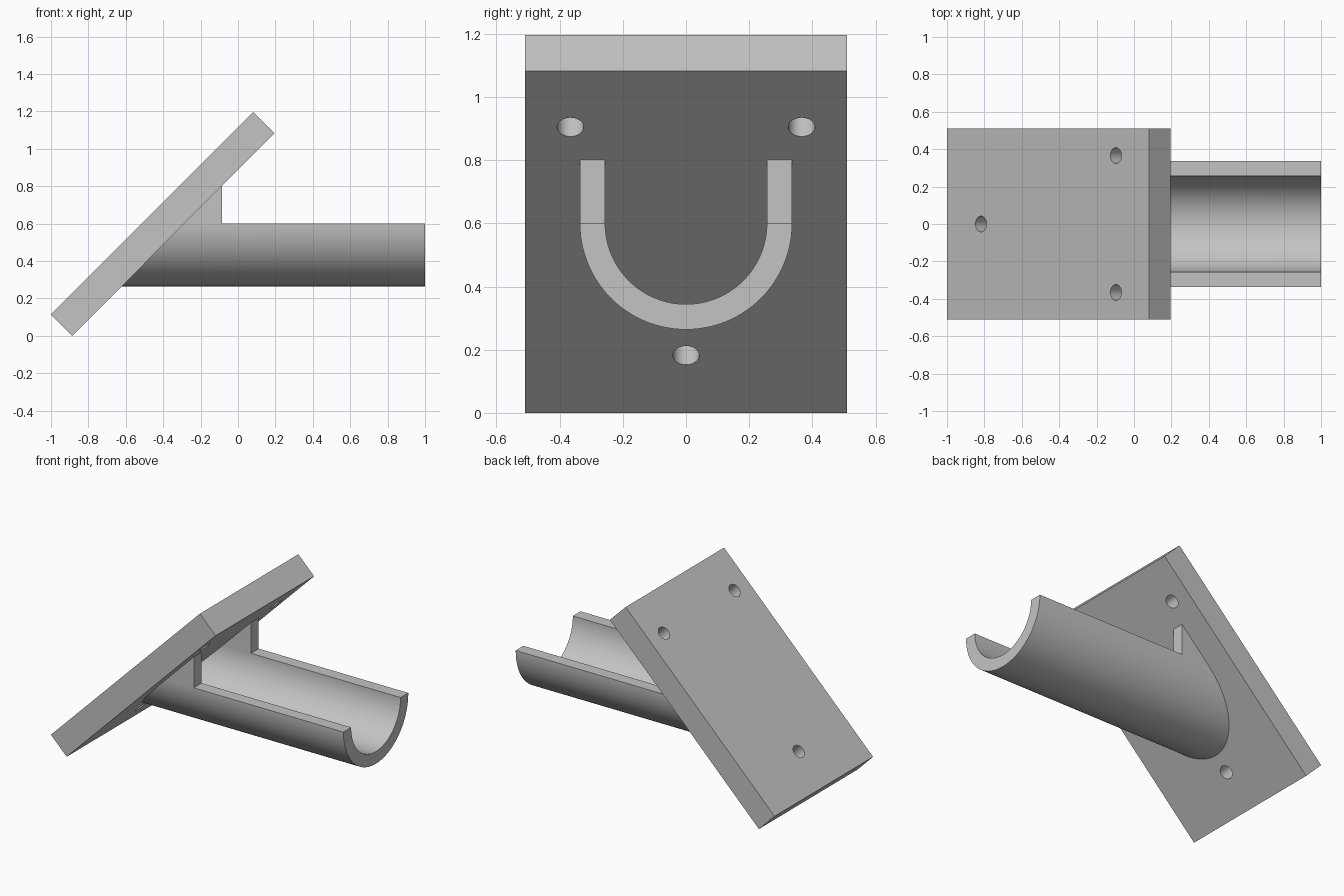
import bpy, bmesh
from math import pi, cos, sin, radians, sqrt
from mathutils import Vector, Matrix

cube = bpy.data.objects.get("Cube")
if cube:
    bpy.data.objects.remove(cube, do_unlink=True)

grey = bpy.data.materials.new("plain grey")
grey.use_nodes = True
colour = (0.55, 0.55, 0.55, 1)
grey.diffuse_color = colour
grey.node_tree.nodes["Principled BSDF"].inputs["Base Color"].default_value = colour

HALF_WIDTH = 0.51
UNDERSIDE = 0.888          # plate underside lies on z = x + UNDERSIDE
RIM = 0.6                  # height of the channel axis and rim
OUTER, INNER = 0.336, 0.256
TILT = Vector((-1, 0, 1)).normalized()


def make_object(name, bm):
    bmesh.ops.recalc_face_normals(bm, faces=bm.faces[:])
    mesh = bpy.data.meshes.new(name)
    bm.to_mesh(mesh)
    bm.free()
    mesh.materials.append(grey)
    obj = bpy.data.objects.new(name, mesh)
    bpy.context.collection.objects.link(obj)
    return obj


def extrude(points, vector):
    bm = bmesh.new()
    face = bm.faces.new([bm.verts.new(p) for p in points])
    ext = bmesh.ops.extrude_face_region(bm, geom=[face])
    moved = [g for g in ext["geom"] if isinstance(g, bmesh.types.BMVert)]
    bmesh.ops.translate(bm, verts=moved, vec=vector)
    return bm


def activate(obj):
    bpy.ops.object.select_all(action="DESELECT")
    obj.select_set(True)
    bpy.context.view_layer.objects.active = obj


def cut(obj, cutter):
    cutter.hide_render = True
    mod = obj.modifiers.new("cut", "BOOLEAN")
    mod.operation = "DIFFERENCE"
    mod.solver = "EXACT"
    mod.object = cutter
    activate(obj)
    bpy.ops.object.modifier_apply(modifier=mod.name)
    bpy.data.objects.remove(cutter, do_unlink=True)


# Tilted mounting plate
side = [(-1, 0.114), (-0.886, 0), (0.195, 1.083), (0.081, 1.197)]
plate = make_object("mounting_plate", extrude(
    [(x, -HALF_WIDTH, z) for x, z in side], Vector((0, 2 * HALF_WIDTH, 0))))

# Three screw holes, square to the plate
for x, y in [(0.017, 0.366), (0.017, -0.366), (-0.705, 0)]:
    centre = Vector((x, y, x + UNDERSIDE)) + TILT * 0.08
    bm = bmesh.new()
    bmesh.ops.create_cone(
        bm, cap_ends=True, segments=48, radius1=0.042, radius2=0.042, depth=0.4,
        matrix=Matrix.Translation(centre) @ Matrix.Rotation(radians(-45), 4, "Y"))
    cut(plate, make_object("hole_cutter", bm))

# Half-round channel: U section run along x, trimmed along the plate underside
STEPS = 64
arc = [pi + pi * i / STEPS for i in range(STEPS + 1)]
section = [(-OUTER, 1)] + [(OUTER * cos(a), RIM + OUTER * sin(a)) for a in arc]
section += [(OUTER, 1), (INNER, 1)]
section += [(INNER * cos(a), RIM + INNER * sin(a)) for a in reversed(arc)]
section += [(-INNER, 1)]
bm = extrude([(-0.9, y, z) for y, z in section], Vector((1.9, 0, 0)))
trim = bmesh.ops.bisect_plane(
    bm, geom=bm.verts[:] + bm.edges[:] + bm.faces[:],
    plane_co=(0, 0, UNDERSIDE + 0.005), plane_no=TILT, clear_outer=True)
rim_edges = [g for g in trim["geom_cut"] if isinstance(g, bmesh.types.BMEdge)]
bmesh.ops.contextual_create(bm, geom=rim_edges)
channel = make_object("half_round_channel", bm)

# Open the channel top, leaving an upright cheek each side against the plate
notch = [(-0.085, RIM), (1.2, RIM), (1.2, 1.3), (-0.085, 1.3)]
cut(channel, make_object("notch_cutter", extrude(
    [(x, -0.6, z) for x, z in notch], Vector((0, 1.2, 0)))))

for obj in (plate, channel):
    activate(obj)
    bpy.ops.object.shade_smooth_by_angle(angle=radians(30))
